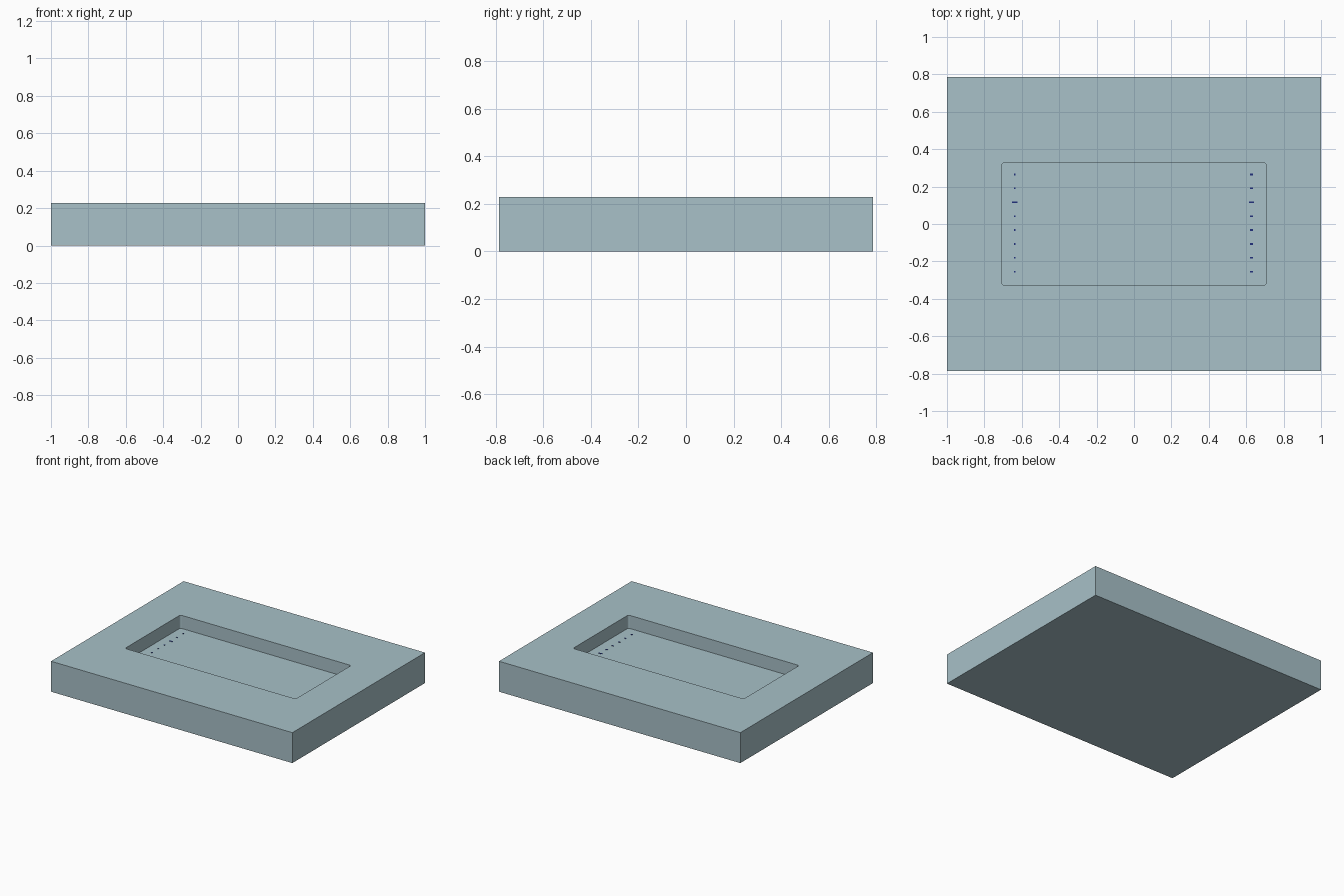
import bpy, bmesh
from mathutils import Matrix

if "Cube" in bpy.data.objects:
    bpy.data.objects.remove(bpy.data.objects["Cube"])

W, D, H = 2.0, 1.57, 0.228      # slab size
PW, PD, FLOOR = 1.415, 0.655, 0.13  # pocket size and floor height


def material(name, rgb):
    m = bpy.data.materials.new(name)
    m.diffuse_color = (*rgb, 1)
    m.use_nodes = True
    m.node_tree.nodes["Principled BSDF"].inputs["Base Color"].default_value = m.diffuse_color
    return m


def box(name, size, centre, mat=None, corner=0):
    bm = bmesh.new()
    bmesh.ops.create_cube(bm, size=1, matrix=Matrix.Translation(centre) @ Matrix.Diagonal((*size, 1)))
    if corner:  # round only the vertical edges
        edges = [e for e in bm.edges if abs(e.verts[0].co.z - e.verts[1].co.z) > 1e-4]
        bmesh.ops.bevel(bm, geom=edges, offset=corner, segments=3, affect='EDGES', profile=0.5)
    me = bpy.data.meshes.new(name)
    bm.to_mesh(me)
    bm.free()
    ob = bpy.data.objects.new(name, me)
    bpy.context.collection.objects.link(ob)
    if mat:
        me.materials.append(mat)
    return ob


grey_blue = material("pale_grey_blue", (0.392, 0.533, 0.578))
navy = material("dark_blue", (0.015, 0.03, 0.2))

# Slab with a recessed rectangular pocket
slab = box("slab", (W, D, H), (0, 0, H / 2), grey_blue)
cutter = box("pocket_cutter", (PW, PD, 0.4), (0, 0, FLOOR + 0.2), grey_blue, 0.014)
cut = slab.modifiers.new("pocket", 'BOOLEAN')
cut.operation = 'DIFFERENCE'
cut.solver = 'EXACT'
cut.object = cutter

# Apply the cut and drop the cutter
bpy.context.view_layer.objects.active = slab
slab.select_set(True)
bpy.ops.object.modifier_apply(modifier=cut.name)
bpy.data.objects.remove(cutter)

# Two rows of eight tiny contacts on the pocket floor
for side, x, size in (("left", -0.638, 0.009), ("right", 0.628, 0.014)):
    for i in range(8):
        y = 0.265 - i * 0.0743
        wide = 0.028 if i == 2 else size
        box(f"{side}_contact_{i + 1}", (wide, 0.009, 0.003), (x, y, FLOOR + 0.001), navy)
